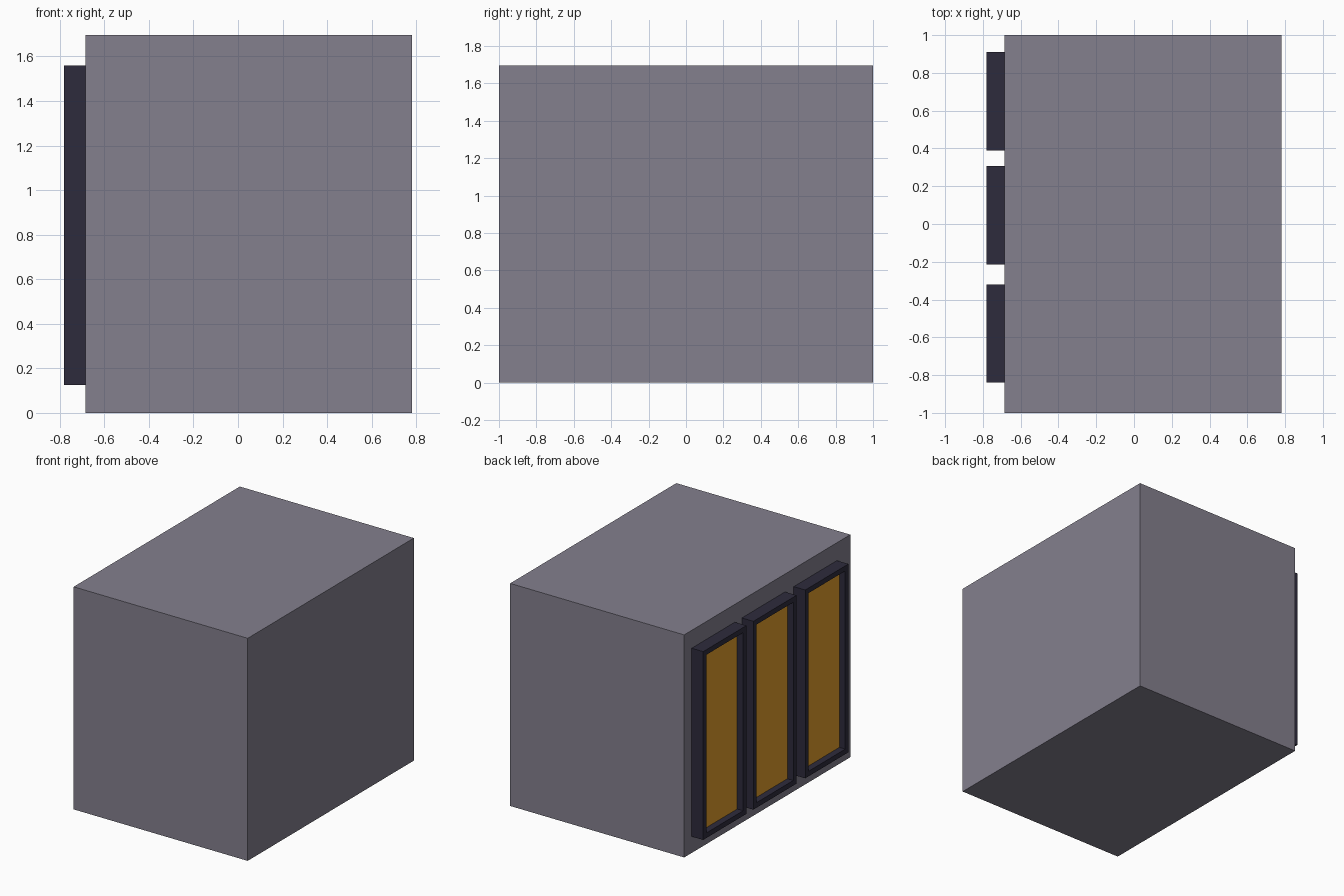
import bpy, bmesh
from mathutils import Vector

if "Cube" in bpy.data.objects:
    bpy.data.objects.remove(bpy.data.objects["Cube"])


def material(name, rgb):
    m = bpy.data.materials.new(name)
    m.diffuse_color = (*rgb, 1)
    m.use_nodes = True
    m.node_tree.nodes["Principled BSDF"].inputs["Base Color"].default_value = m.diffuse_color
    return m


def box(name, lo, hi, mats):
    lo, hi = Vector(lo), Vector(hi)
    bm = bmesh.new()
    bmesh.ops.create_cube(bm, size=1)
    for v in bm.verts:
        v.co = (lo + hi) / 2 + v.co * (hi - lo)
    mesh = bpy.data.meshes.new(name)
    bm.to_mesh(mesh)
    bm.free()
    obj = bpy.data.objects.new(name, mesh)
    bpy.context.collection.objects.link(obj)
    for m in mats:
        mesh.materials.append(m)
    return obj


wall_mat = material("wall_grey", (0.23, 0.215, 0.27))
frame_mat = material("frame_dark", (0.027, 0.024, 0.045))
glass_mat = material("amber_glass", (0.75, 0.34, 0.025))

# Main block
box("building_block", (-0.685, -1, 0), (0.782, 1, 1.696), [wall_mat])

# Three tall windows on the left side, each a frame with a recessed pane
for i, y in enumerate((0.65, 0.046, -0.579)):
    win = box(f"window_{i + 1}", (-0.782, y - 0.26, 0.125), (-0.685, y + 0.26, 1.56),
              [frame_mat, glass_mat])
    bm = bmesh.new()
    bm.from_mesh(win.data)
    bm.normal_update()
    pane = min(bm.faces, key=lambda f: f.calc_center_median().x)
    bmesh.ops.inset_region(bm, faces=[pane], thickness=0.055)
    # A second inset gives the vertical walls of the recess
    bmesh.ops.inset_region(bm, faces=[pane], thickness=0)
    for v in pane.verts:
        v.co.x += 0.05
    pane.material_index = 1
    bm.normal_update()
    bm.to_mesh(win.data)
    bm.free()
